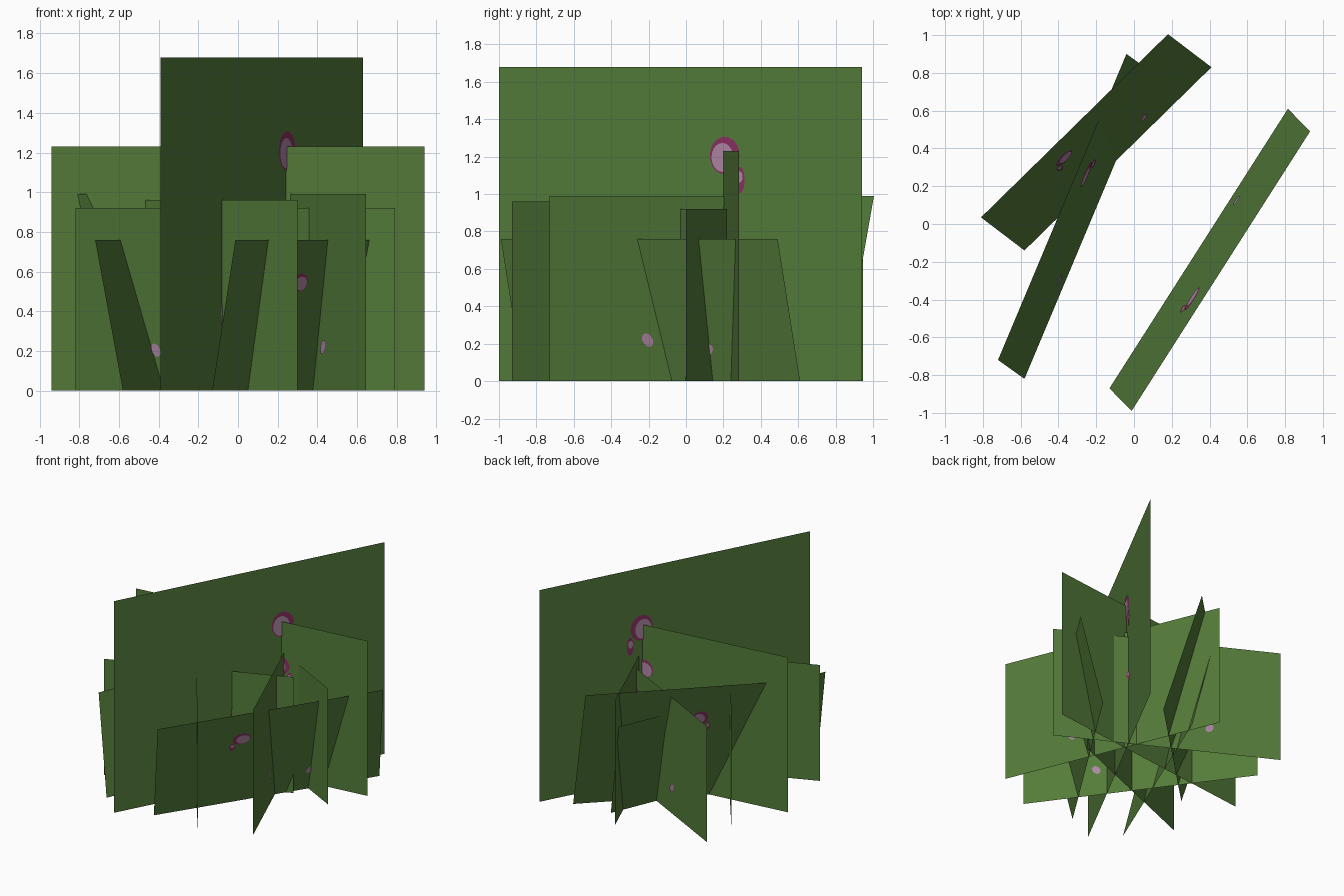
import bpy, bmesh, math
from mathutils import Vector

if "Cube" in bpy.data.objects:
    bpy.data.objects.remove(bpy.data.objects["Cube"])


def material(name, rgb):
    m = bpy.data.materials.new(name)
    m.diffuse_color = (*rgb, 1.0)
    m.use_nodes = True
    m.node_tree.nodes["Principled BSDF"].inputs["Base Color"].default_value = m.diffuse_color
    return m


LEAF = material("leaf green", (0.088, 0.20, 0.042))
PURPLE = material("petal purple", (0.25, 0.03, 0.12))
PINK = material("petal pink", (0.42, 0.24, 0.37))

# Blossom ellipses as fractions of a card:
# along, up, half width, half height, tilt, material slot
BLOSSOMS = [
    (0.623, 0.718, 0.041, 0.060, 0.0, 1),
    (0.665, 0.640, 0.013, 0.042, 0.0, 1),
    (0.617, 0.712, 0.030, 0.046, 0.0, 2),
    (0.664, 0.650, 0.009, 0.018, 0.0, 2),
    (0.312, 0.222, 0.018, 0.036, -0.35, 2),
]


def foliage_card(name, start, end, height, lean=(0, 0)):
    """Flat card standing on the line start-end; lean shifts its top edge in x and y."""
    base = Vector((*start, 0))
    along = Vector((*end, 0)) - base
    up = Vector((*lean, height))
    normal = along.cross(up).normalized()
    bm = bmesh.new()
    bm.faces.new([bm.verts.new(p) for p in (base, base + along, base + along + up, base + up)])
    # painted blossoms as thin plates on both sides
    for t, f, ht, hf, tilt, slot in BLOSSOMS:
        for side in (1, -1):
            offset = normal * side * (0.002 + 0.0015 * slot)
            ring = []
            for i in range(20):
                a = side * math.tau * i / 20
                u = ht * math.cos(a) * math.cos(tilt) - ht * math.sin(a) * math.sin(tilt) * -1
                v = hf * math.sin(a)
                ring.append(bm.verts.new(base + along * (t + u) + up * (f + v) + offset))
            bm.faces.new(ring).material_index = slot
    mesh = bpy.data.meshes.new(name)
    bm.to_mesh(mesh)
    bm.free()
    for m in (LEAF, PURPLE, PINK):
        mesh.materials.append(m)
    bpy.context.collection.objects.link(bpy.data.objects.new(name, mesh))


# Upright crossed cards
foliage_card("tall_card", (-0.39, -1.0), (0.63, 0.94), 1.68)
foliage_card("wide_card", (-0.94, 0.06), (0.94, 0.283), 1.23)
foliage_card("back_card", (-0.75, 0.81), (0.79, 0.0), 0.92)
foliage_card("left_card", (-0.82, -0.51), (0.475, 0.017), 0.92)
foliage_card("front_card", (0.30, -0.93), (-0.767, 0.525), 0.96)
foliage_card("right_card", (0.645, -0.73), (-0.04, 0.945), 0.99)

# Cards leaning outward
foliage_card("leaning_back_card", (-0.58, -0.14), (0.41, 0.83), 0.99, (-0.23, 0.175))
foliage_card("leaning_left_card", (-0.58, -0.82), (0.10, 0.80), 0.76, (-0.14, 0.10))
foliage_card("leaning_right_card", (0.815, 0.61), (-0.13, -0.87), 0.76, (0.117, -0.12))

# Leaning back card carries its blossom mirrored along its length
ob = bpy.data.objects["leaning_back_card"]
a, b = Vector((-0.58, -0.14, 0)), Vector((0.41, 0.83, 0))
d = (b - a).normalized()
mid = (a + b) / 2
for v in ob.data.vertices:
    v.co -= 2 * d * (v.co - mid - Vector((-0.23, 0.175, 0.99)) * (v.co.z / 0.99)).dot(d)
ob.data.flip_normals()
